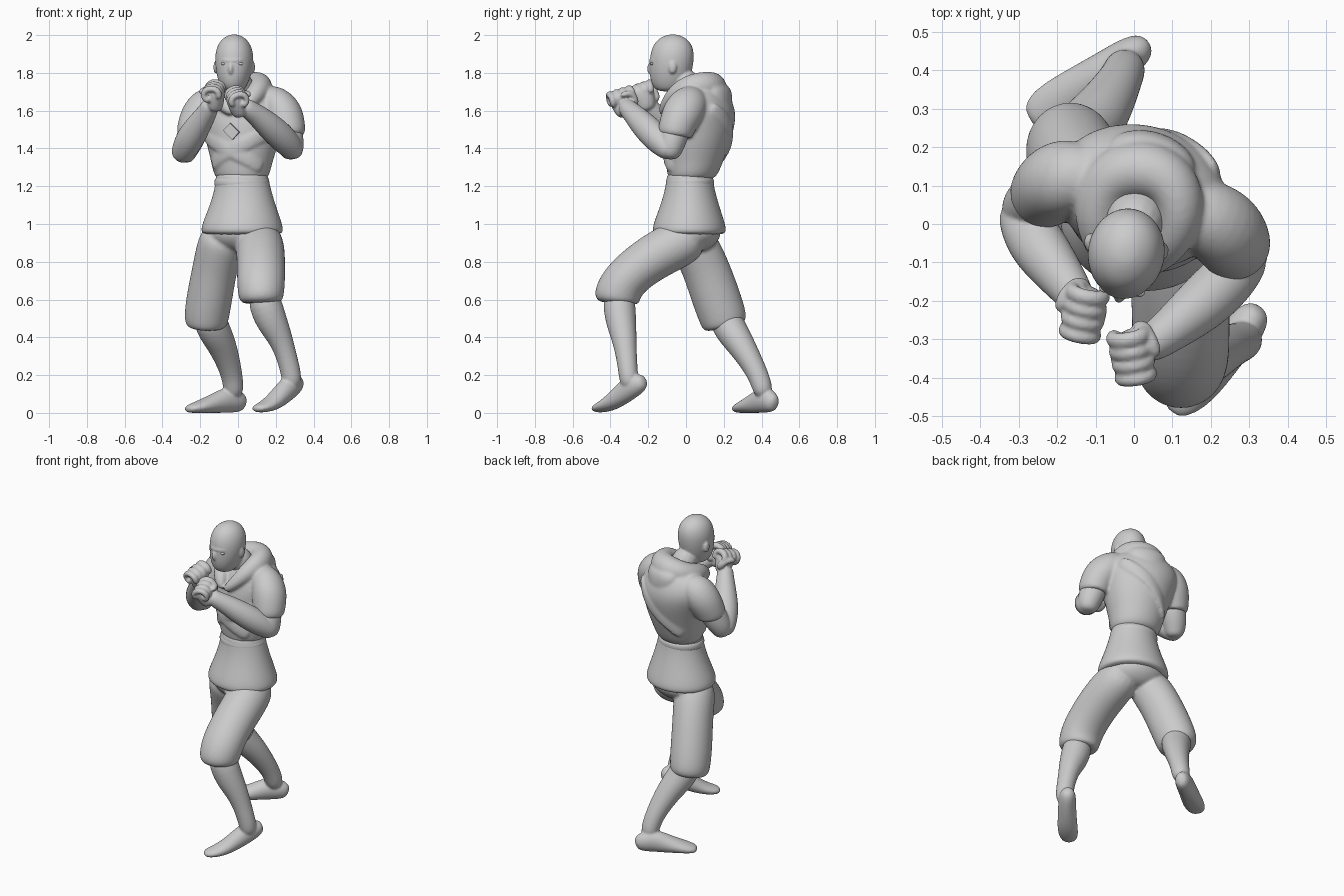
import bpy, bmesh, math
from mathutils import Vector as V


def tube(name, pts, ref=(1, 0, 0), n=16, flat=False):
    """Smooth loft through sections (x, y, z, side radius, ref radius)."""
    bm = bmesh.new()
    cs = [V(p[:3]) for p in pts]
    rings = []
    for i, p in enumerate(pts):
        t = V((0, 0, 1)) if flat else (cs[min(i + 1, len(cs) - 1)] - cs[max(i - 1, 0)]).normalized()
        r = V(ref(cs[i]) if callable(ref) else ref)
        side = t.cross(r).normalized()
        up = side.cross(t)
        rings.append([bm.verts.new(cs[i] + side * p[3] * math.cos(k * math.tau / n)
                                   + up * p[4] * math.sin(k * math.tau / n)) for k in range(n)])
    for a, b in zip(rings, rings[1:]):
        for k in range(n):
            bm.faces.new((a[k], a[(k + 1) % n], b[(k + 1) % n], b[k]))
    bm.faces.new(rings[0])
    bm.faces.new(rings[-1])
    for v in bm.verts:
        v.co.z = max(v.co.z, 0.0)
    bmesh.ops.recalc_face_normals(bm, faces=bm.faces)
    me = bpy.data.meshes.new(name)
    bm.to_mesh(me)
    bm.free()
    for f in me.polygons:
        f.use_smooth = True
    ob = bpy.data.objects.new(name, me)
    bpy.context.collection.objects.link(ob)
    ob.modifiers.new("smooth", "SUBSURF").levels = 2
    ob.modifiers["smooth"].render_levels = 2
    return ob


def ball(name, loc, scale, yaw=0):
    bpy.ops.mesh.primitive_uv_sphere_add(segments=20, ring_count=12, radius=1, location=loc, rotation=(0, 0, yaw))
    ob = bpy.context.object
    ob.name, ob.scale = name, scale
    bpy.ops.object.shade_smooth()
    return ob


def blend(name, parts, voxel, rounds):
    """Fuse overlapping parts into one soft skin."""
    bpy.ops.object.select_all(action="DESELECT")
    for ob in parts:
        ob.select_set(True)
    bpy.context.view_layer.objects.active = parts[0]
    bpy.ops.object.convert(target="MESH")
    bpy.ops.object.join()
    ob = bpy.context.object
    ob.name = name
    m = ob.modifiers.new("fuse", "REMESH")
    m.mode, m.voxel_size, m.use_smooth_shade = "VOXEL", voxel, True
    m = ob.modifiers.new("soften", "SMOOTH")
    m.factor, m.iterations = 0.5, rounds


# Head with mask and neck
FACE = (0.15, 1, 0)
head = [
    tube("head", [(-.02, -.095, 1.7, .04, .05), (-.025, -.09, 1.725, .07, .088), (-.022, -.084, 1.78, .091, .112),
                  (-.02, -.077, 1.85, .104, .12), (-.02, -.072, 1.915, .102, .118), (-.02, -.07, 1.965, .08, .095),
                  (-.02, -.07, 1.99, .05, .06), (-.02, -.07, 2.004, .02, .025)], FACE, flat=True),
    tube("neck", [(.03, .07, 1.6, .09, .09), (.01, .03, 1.7, .08, .082), (-.01, -.03, 1.8, .075, .075)]),
    ball("nose", (-.038, -.188, 1.822), (.014, .018, .032), -.15),
    tube("brow", [(-.095, -.14, 1.868, .01, .01), (-.072, -.174, 1.868, .012, .011), (-.037, -.189, 1.862, .011, .009),
                  (.003, -.184, 1.868, .012, .011), (.04, -.157, 1.868, .01, .01)], (0, 0, 1), 8)]
for x, y in ((-.117, -.045), (.077, -.072)):
    head.append(ball("ear", (x, y, 1.83), (.013, .022, .034), -.15))
blend("masked_head", head, .006, 4)
for side, x, y in (("right", -.075, -.167), ("left", .012, -.178)):
    ball(side + "_eye", (x, y, 1.848), (.016, .012, .008), -.15)

# Upper body, turned so the left shoulder leads
TURN = V((.3, .954, 0))
vest = [(.02, .025, 1.225, .125, .11), (.02, .035, 1.265, .152, .135), (.02, .045, 1.33, .165, .152),
        (.025, .055, 1.42, .192, .174), (.02, .07, 1.52, .217, .188), (.02, .08, 1.6, .237, .18),
        (.02, .08, 1.67, .217, .15), (.02, .08, 1.72, .155, .115), (.02, .07, 1.75, .08, .07)]
top = [tube("vest", vest, TURN, 24, True)]
tube("tunic_skirt", [(.022, .018, .94, .19, .165), (.022, .018, .955, .222, .198), (.022, .017, 1.0, .215, .192),
                     (.025, .02, 1.1, .175, .155), (.025, .02, 1.2, .146, .127), (.02, .02, 1.26, .14, .123),
                     (.02, .02, 1.28, .12, .1)], (.15, 1, 0), 24, True)
tube("waist_band", [(.02, .02, 1.19, .13, .11), (.021, .02, 1.2, .15, .13), (.02, .022, 1.24, .147, .128),
                    (.02, .022, 1.25, .13, .11)], (.15, 1, 0), 24, True)


def on_vest(deg, z):
    """Point of the vest surface at an angle round the body and a height."""
    for p, q in zip(vest, vest[1:]):
        if p[2] <= z <= q[2]:
            f = (z - p[2]) / (q[2] - p[2])
            x, y, _, a, b = [u + (v - u) * f for u, v in zip(p, q)]
            g = math.radians(deg)
            return V((x, y, z)) + V((-TURN.y, TURN.x, 0)) * a * math.cos(g) + TURN * b * math.sin(g)


# Diagonal wraps across chest and back
for a0, z0, a1, z1 in ((-160, 1.5, -30, 1.31), (-25, 1.47, -150, 1.3), (30, 1.33, 140, 1.62)):
    strip = [(*on_vest(a0 + (a1 - a0) * i / 8, z0 + (z1 - z0) * i / 8), .04, .011) for i in range(9)]
    top.append(tube("wrap", strip, lambda c: (c.x - .02, c.y - .06, 0), 8))

# Diamond chest plate
bpy.ops.mesh.primitive_cube_add(size=1, location=on_vest(-90, 1.49), rotation=(0, math.radians(45), -.3))
plate = bpy.context.object
plate.name, plate.scale = "chest_plate", (.07, .025, .055)
plate.modifiers.new("bevel", "BEVEL").width = .006

# Lowered hood round the neck, with its point hanging behind
top.append(tube("hood", [
    (-.03, -.125, 1.58, .02, .02), (-.07, -.085, 1.635, .045, .045), (-.1, -.005, 1.675, .058, .06),
    (-.09, .08, 1.695, .072, .065), (-.045, .135, 1.71, .08, .078), (.035, .148, 1.722, .085, .084),
    (.105, .11, 1.73, .078, .08), (.128, .03, 1.73, .066, .07), (.1, -.05, 1.695, .055, .057),
    (.04, -.105, 1.625, .04, .036), (-.01, -.13, 1.58, .02, .02)], (0, 0, 1)))
top.append(tube("hood_point", [(.045, .15, 1.75, .1, .06), (.045, .172, 1.7, .13, .07), (.05, .182, 1.62, .1, .06),
                               (.05, .19, 1.54, .05, .045)], TURN, flat=True))

# Short sleeves
top.append(tube("left_sleeve", [
    (.1, .05, 1.66, .08, .08), (.2, .02, 1.64, .105, .1), (.243, -.02, 1.59, .112, .107), (.26, -.05, 1.51, .098, .1),
    (.264, -.062, 1.47, .094, .094), (.264, -.062, 1.462, .07, .07)]))
top.append(tube("right_sleeve", [
    (-.06, .12, 1.65, .08, .08), (-.16, .125, 1.645, .1, .1), (-.2, .115, 1.585, .107, .107),
    (-.228, .085, 1.505, .096, .098), (-.238, .073, 1.465, .092, .092), (-.238, .073, 1.457, .07, .07)]))
blend("hooded_top", top, .008, 8)


def fist(centre, d, k, s):
    """Closed hand: d points to the knuckles, k along them, s picks the palm side."""
    d = V(d).normalized()
    k = (V(k) - d * V(k).dot(d)).normalized()
    c = d.cross(k) * s
    at = lambda u, v, w: tuple(V(centre) + c * u + k * v + d * w)
    parts = [tube("palm", [(*at(-.008, 0, -.085), .04, .046), (*at(-.01, 0, -.04), .045, .058),
                           (*at(-.005, 0, .01), .05, .066), (*at(-.005, 0, .055), .04, .06)], k)]
    for i in range(4):
        w = (i - 1.5) * .036
        r = .0235 - .001 * i
        parts.append(tube("finger", [(*at(u, w, v), r, r) for u, v in (
            (-.035, 0), (-.03, .045), (.0, .056), (.037, .048), (.054, .016), (.038, -.012), (.01, -.014))], k, 8))
    parts.append(tube("thumb", [(*at(u, w, v), r, r) for u, w, v, r in (
        (0, -.05, -.05, .024), (.035, -.064, -.02, .025), (.06, -.048, .008, .022), (.072, -.01, .008, .019),
        (.07, .01, .006, .01))], d, 8))
    return parts


# Bare arms raised in guard
blend("left_arm", fist((-.005, -.338, 1.648), (-.35, -.3, .8), (.1, -1, -.1), 1) + [
    tube("upper", [(.25, -.04, 1.54, .08, .08), (.27, -.07, 1.46, .08, .078), (.284, -.085, 1.395, .07, .07),
                   (.288, -.09, 1.34, .045, .045)]),
    tube("fore", [(.318, -.075, 1.365, .04, .04), (.287, -.1, 1.4, .066, .066), (.23, -.16, 1.46, .078, .078),
                  (.16, -.225, 1.525, .072, .072), (.09, -.28, 1.585, .057, .057), (.055, -.305, 1.607, .052, .052),
                  (.02, -.325, 1.635, .044, .044)])], .006, 4)
blend("right_arm", fist((-.125, -.228, 1.68), (.1, -.3, .9), (-.15, -1, 0), -1) + [
    tube("upper", [(-.215, .09, 1.54, .08, .08), (-.258, .06, 1.44, .078, .078), (-.285, .035, 1.38, .068, .068),
                   (-.29, .025, 1.325, .045, .045)]),
    tube("fore", [(-.318, .045, 1.345, .04, .04), (-.292, .015, 1.38, .066, .066), (-.258, -.045, 1.445, .078, .078),
                  (-.214, -.105, 1.515, .07, .07), (-.168, -.165, 1.585, .056, .056), (-.152, -.19, 1.615, .05, .05),
                  (-.14, -.21, 1.645, .044, .044)])], .006, 4)

# Knee-length trousers
blend("trousers", [
    tube("seat", [(.02, .02, .85, .08, .07), (.02, .02, .88, .16, .13), (.02, .02, .94, .2, .175),
                  (.02, .02, 1.0, .18, .16)], (.15, 1, 0), flat=True),
    tube("left", [(.1, .07, .95, .1, .1), (.112, -.02, .905, .13, .13), (.12, -.14, .845, .128, .132),
                  (.122, -.26, .765, .122, .13), (.122, -.335, .69, .122, .13), (.122, -.362, .63, .127, .124),
                  (.124, -.37, .59, .118, .115), (.124, -.37, .58, .08, .08)]),
    tube("right", [(-.07, -.01, .97, .1, .1), (-.09, .04, .9, .128, .128), (-.12, .1, .78, .128, .12),
                   (-.148, .153, .63, .132, .124), (-.166, .193, .515, .13, .122), (-.17, .208, .46, .12, .112),
                   (-.17, .21, .45, .08, .08)])], .009, 5)

# Shins and bare feet, the front heel raised
blend("left_lower_leg", [
    tube("shin", [(.12, -.36, .66, .09, .09), (.167, -.348, .5, .086, .09), (.224, -.328, .4, .068, .066),
                  (.257, -.315, .3, .056, .055), (.284, -.305, .2, .052, .055), (.285, -.295, .13, .05, .05)]),
    tube("foot", [(.33, -.218, .17, .025, .028), (.31, -.241, .16, .048, .052), (.277, -.287, .142, .054, .066),
                  (.23, -.342, .095, .056, .057), (.18, -.4, .05, .062, .042), (.13, -.448, .028, .06, .028),
                  (.088, -.484, .02, .036, .018)], (0, 0, 1))], .007, 5)
blend("right_lower_leg", [
    tube("shin", [(-.165, .19, .54, .09, .09), (-.13, .235, .44, .089, .09), (-.09, .285, .37, .078, .08),
                  (-.055, .34, .28, .064, .067), (-.027, .393, .18, .055, .055), (-.02, .418, .08, .054, .056)]),
    tube("foot", [(.037, .472, .045, .028, .036), (.004, .45, .06, .048, .06), (-.05, .412, .072, .054, .074),
                  (-.12, .367, .05, .058, .056), (-.19, .32, .034, .066, .038), (-.24, .29, .024, .058, .027),
                  (-.272, .27, .018, .036, .017)], (0, 0, 1))], .007, 5)
